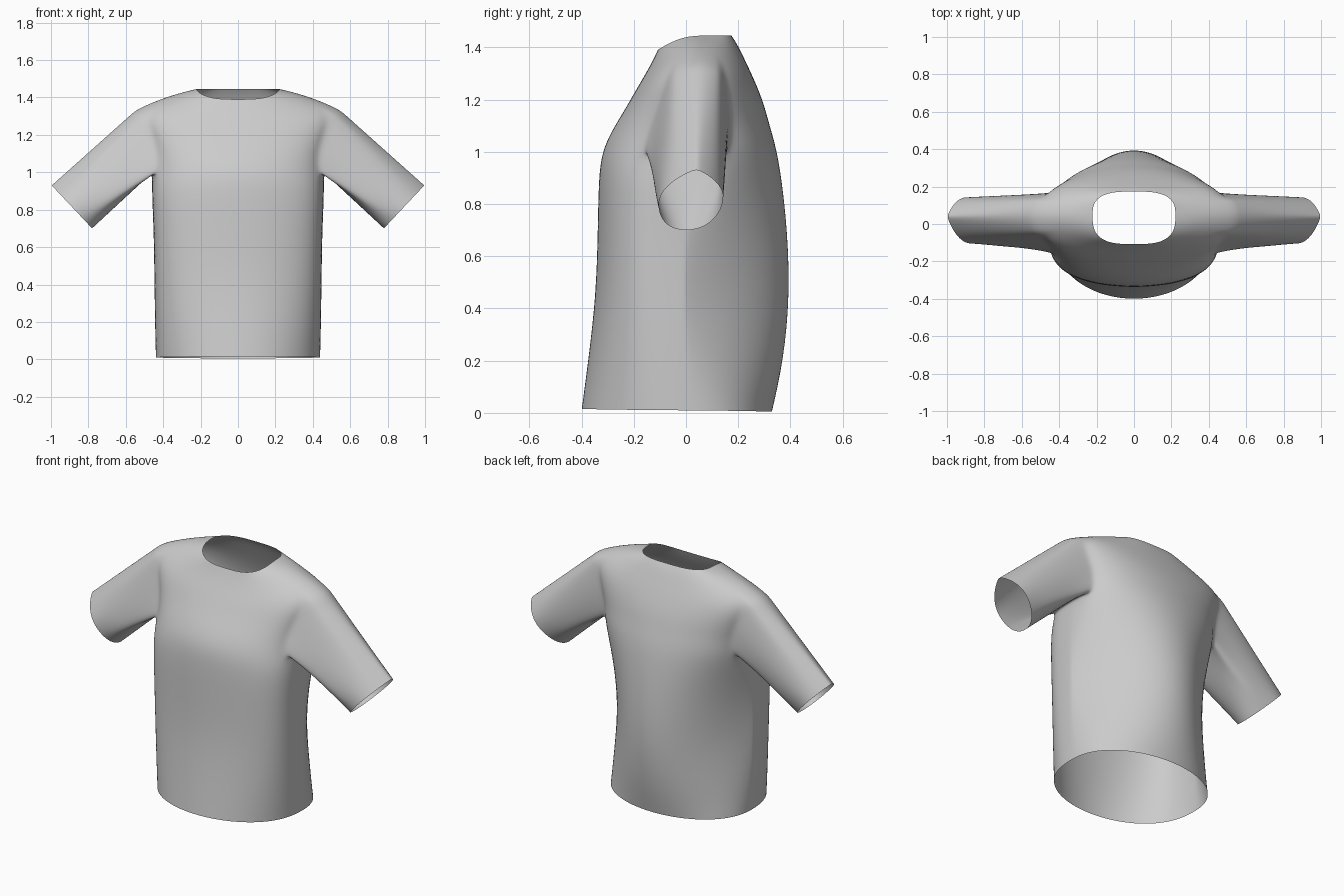
import bpy, bmesh, math

cube = bpy.data.objects.get("Cube")
if cube:
    bpy.data.objects.remove(cube, do_unlink=True)

N = 48          # columns around the body
K = 3           # armhole half-width in columns
LEVELS = 3      # rows of faces inside the armhole

# Fabric colour
fabric = bpy.data.materials.new("grey fabric")
fabric.use_nodes = True
fabric.diffuse_color = (0.6, 0.6, 0.6, 1)
fabric.node_tree.nodes["Principled BSDF"].inputs["Base Color"].default_value = (0.6, 0.6, 0.6, 1)

# Body rows: front z, side z, back z, half width, front y, back y, side y,
# then roundness of the width, front and back
body = [
    (.015, .01, .005, .44, -.40, .33, -.01, 1, .85, .88),
    (.2, .2, .2, .445, -.375, .375, -.01, 1, .72, 1.4),
    (.45, .45, .45, .448, -.345, .40, -.01, 1, .58, 2),
    (.7, .7, .7, .452, -.338, .39, -.01, 1, .53, 1.65),
    (.9, .9, .9, .462, -.335, .367, 0, 1, .53, 1.1),
    (1.0, 1.0, 1.02, .458, -.322, .345, .015, 1, .62, .8),
    (1.08, 1.1, 1.11, .46, -.285, .318, .03, 1, .65, .75),
    (1.16, 1.2, 1.19, .49, -.235, .297, .04, 1, .68, .75),
    (1.24, 1.34, 1.28, .54, -.19, .26, .045, 1, .85, .85),
    (1.31, 1.39, 1.36, .42, -.148, .222, .045, .95, .85, .85),
    (1.36, 1.425, 1.415, .31, -.122, .195, .045, .85, .8, .8),
    (1.39, 1.445, 1.445, .222, -.108, .174, .045, .65, .7, .7),
]
CHEST = 5
SHOULDER = CHEST + LEVELS


def power(v, e):
    return math.copysign(abs(v) ** e, v)


bm = bmesh.new()
rows = []
for zf, zs, zb, w, yf, yb, ys, e_side, e_front, e_back in body:
    ring = []
    for j in range(N):
        a = math.tau * j / N
        c, s = math.cos(a), math.sin(a)
        end_y, end_z, e = (yb, zb, e_back) if s > 0 else (yf, zf, e_front)
        ring.append(bm.verts.new((w * power(c, e_side),
                                  ys + (end_y - ys) * abs(s) ** e,
                                  zs + (end_z - zs) * abs(s) ** 1.3)))
    rows.append(ring)


def in_armhole(r, j):
    near = any((j - c + K) % N < 2 * K for c in (0, N // 2))
    return CHEST <= r < SHOULDER and near


# Torso panels, leaving the armholes open
for r in range(len(rows) - 1):
    for j in range(N):
        if not in_armhole(r, j):
            n = (j + 1) % N
            bm.faces.new((rows[r][j], rows[r][n], rows[r + 1][n], rows[r + 1][j]))


# Sleeves, drawn out from each armhole rim to a cuff with a pointed top fold
def sleeve(centre, side):
    spots = [(SHOULDER, o) for o in range(K + 1)]
    spots += [(r, K) for r in range(SHOULDER - 1, CHEST, -1)]
    spots += [(CHEST, o) for o in range(K, -K - 1, -1)]
    spots += [(r, -K) for r in range(CHEST + 1, SHOULDER)]
    spots += [(SHOULDER, o) for o in range(-K, 0)]
    rim = [rows[r][(centre + o) % N] for r, o in spots]
    count = len(rim)
    last = rim
    for t in (.08, .25, .45, .7, 1):
        ring = []
        for i, v in enumerate(rim):
            th = math.tau * i / count
            up, out = math.cos(th), side * math.sin(th)
            out = power(out, 1.7 if up > 0 else .9)
            cuff = (side * (.888 + .11 * up), .02 + .02 * up + .125 * out, .815 + .117 * up)
            x, y, z = (p + (q - p) * t for p, q in zip(v.co, cuff))
            # gathered folds under the arm
            fold = math.sin(math.pi * min(1, t / .7)) * max(0, -up)
            ring.append(bm.verts.new((x, y * (1 - .12 * fold), z)))
        for i in range(count):
            n = (i + 1) % count
            bm.faces.new((last[i], last[n], ring[n], ring[i]))
        last = ring


sleeve(0, 1)
sleeve(N // 2, -1)
bmesh.ops.recalc_face_normals(bm, faces=bm.faces)

mesh = bpy.data.meshes.new("shirt")
bm.to_mesh(mesh)
bm.free()
mesh.materials.append(fabric)
shirt = bpy.data.objects.new("shirt", mesh)
bpy.context.collection.objects.link(shirt)
for p in mesh.polygons:
    p.use_smooth = True
smooth = shirt.modifiers.new("smooth cloth", 'SUBSURF')
smooth.levels = smooth.render_levels = 2
